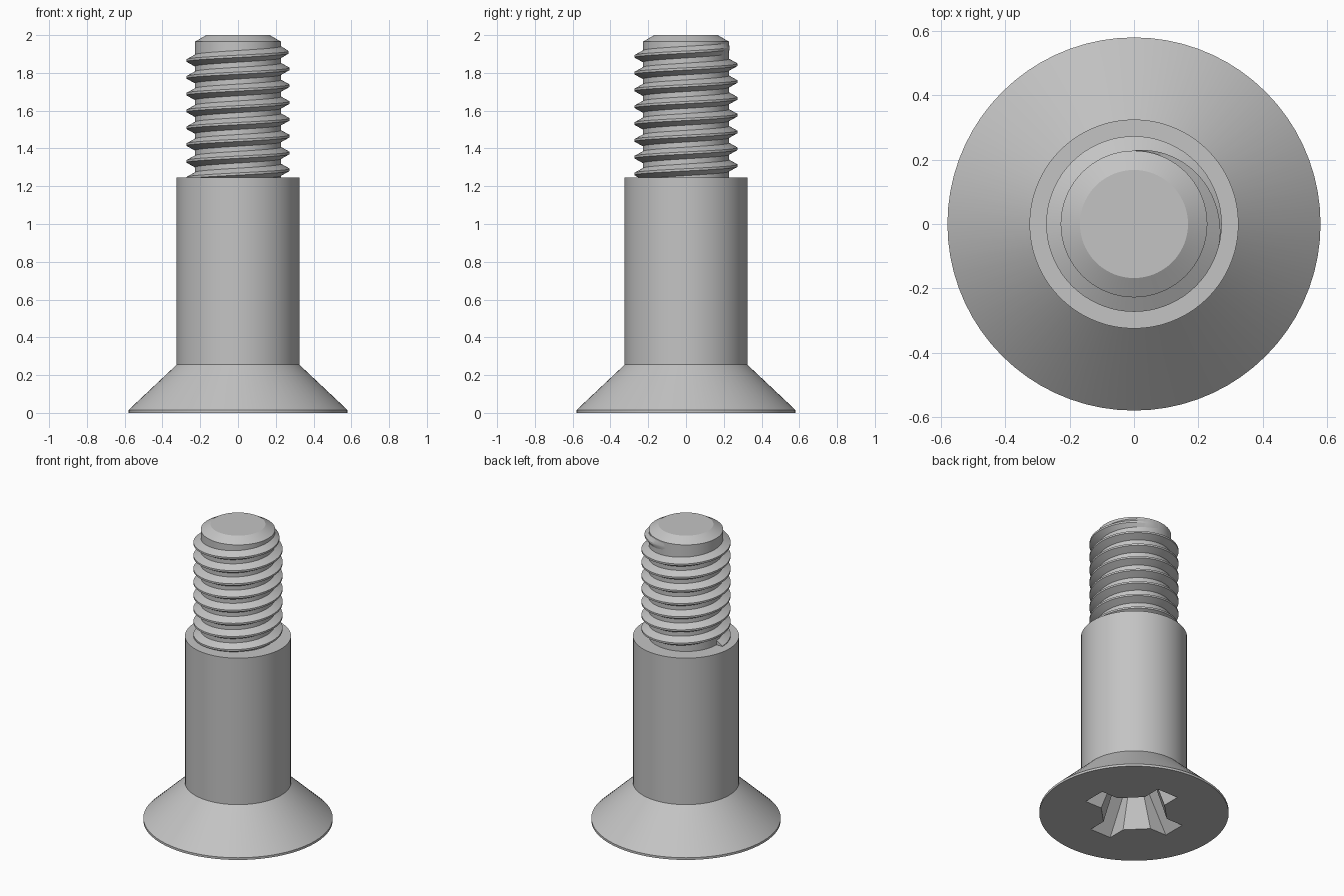
import bpy, bmesh, math
from mathutils import Vector

if "Cube" in bpy.data.objects:
    bpy.data.objects.remove(bpy.data.objects["Cube"])

SEG = 72

steel = bpy.data.materials.new("grey steel")
steel.diffuse_color = (0.55, 0.55, 0.55, 1)
steel.use_nodes = True
steel.node_tree.nodes["Principled BSDF"].inputs["Base Color"].default_value = steel.diffuse_color


def finish(bm, name):
    bmesh.ops.recalc_face_normals(bm, faces=bm.faces)
    mesh = bpy.data.meshes.new(name)
    bm.to_mesh(mesh)
    bm.free()
    mesh.materials.append(steel)
    ob = bpy.data.objects.new(name, mesh)
    bpy.context.collection.objects.link(ob)
    bpy.ops.object.select_all(action='DESELECT')
    ob.select_set(True)
    bpy.context.view_layer.objects.active = ob
    bpy.ops.object.shade_smooth_by_angle(angle=math.radians(25))
    return ob


def bridge(bm, a, b):
    n = len(a)
    for i in range(n):
        bm.faces.new((a[i], a[(i + 1) % n], b[(i + 1) % n], b[i]))


def cross_loop(bm, tip, half, corner, z):
    """Cross outline with chamfered inner corners; corner is x + y on the chamfer."""
    quarter = [(tip, -half), (tip, half), (corner - half, half), (half, corner - half)]
    verts = []
    for k in range(4):
        c, s = round(math.cos(k * math.pi / 2)), round(math.sin(k * math.pi / 2))
        verts += [bm.verts.new((x * c - y * s, x * s + y * c, z)) for x, y in quarter]
    return verts


# Turned body: countersunk head, shoulder, threaded core and chamfered tip
profile = [(0.58, 0), (0.58, 0.015), (0.325, 0.255), (0.325, 1.245),
           (0.228, 1.245), (0.228, 1.965), (0.168, 2.0)]
bm = bmesh.new()
rings = [[bm.verts.new((r * math.cos(2 * math.pi * i / SEG),
                        r * math.sin(2 * math.pi * i / SEG), z)) for i in range(SEG)]
         for r, z in profile]
for lower, upper in zip(rings, rings[1:]):
    bridge(bm, lower, upper)
bm.faces.new(rings[-1])

# Tapered cross recess in the head
mouth = cross_loop(bm, 0.32, 0.078, 0.275, 0)
floor = cross_loop(bm, 0.13, 0.05, 0.15, 0.28)
bridge(bm, mouth, floor)
bm.faces.new(floor)
edges = [e for e in bm.edges if e.is_boundary]
bmesh.ops.triangle_fill(bm, use_beauty=True, use_dissolve=False, edges=edges,
                        normal=Vector((0, 0, -1)))
finish(bm, "screw_body")

# Right-handed helical thread that fades out at the tip
PITCH, ROOT, CREST = 0.089, 0.226, 0.273
TURNS = 7.5
start, end = -TURNS * 2 * math.pi, math.pi / 2
steps = int((end - start) / (2 * math.pi) * SEG)
bm = bmesh.new()
sections = []
for i in range(steps + 1):
    a = start + (end - start) * i / steps
    z = 1.91 + PITCH * a / (2 * math.pi)
    fade = min(1, (end - a) / 1.8)
    crest = 0.229 + (CREST - 0.229) * fade
    sections.append([bm.verts.new((r * math.cos(a), r * math.sin(a), z + dz))
                     for r, dz in ((ROOT, -0.032), (crest, -0.006),
                                   (crest, 0.006), (ROOT, 0.032))])
for p, q in zip(sections, sections[1:]):
    bridge(bm, p, q)
bm.faces.new(sections[0])
bm.faces.new(sections[-1])
finish(bm, "screw_thread")
